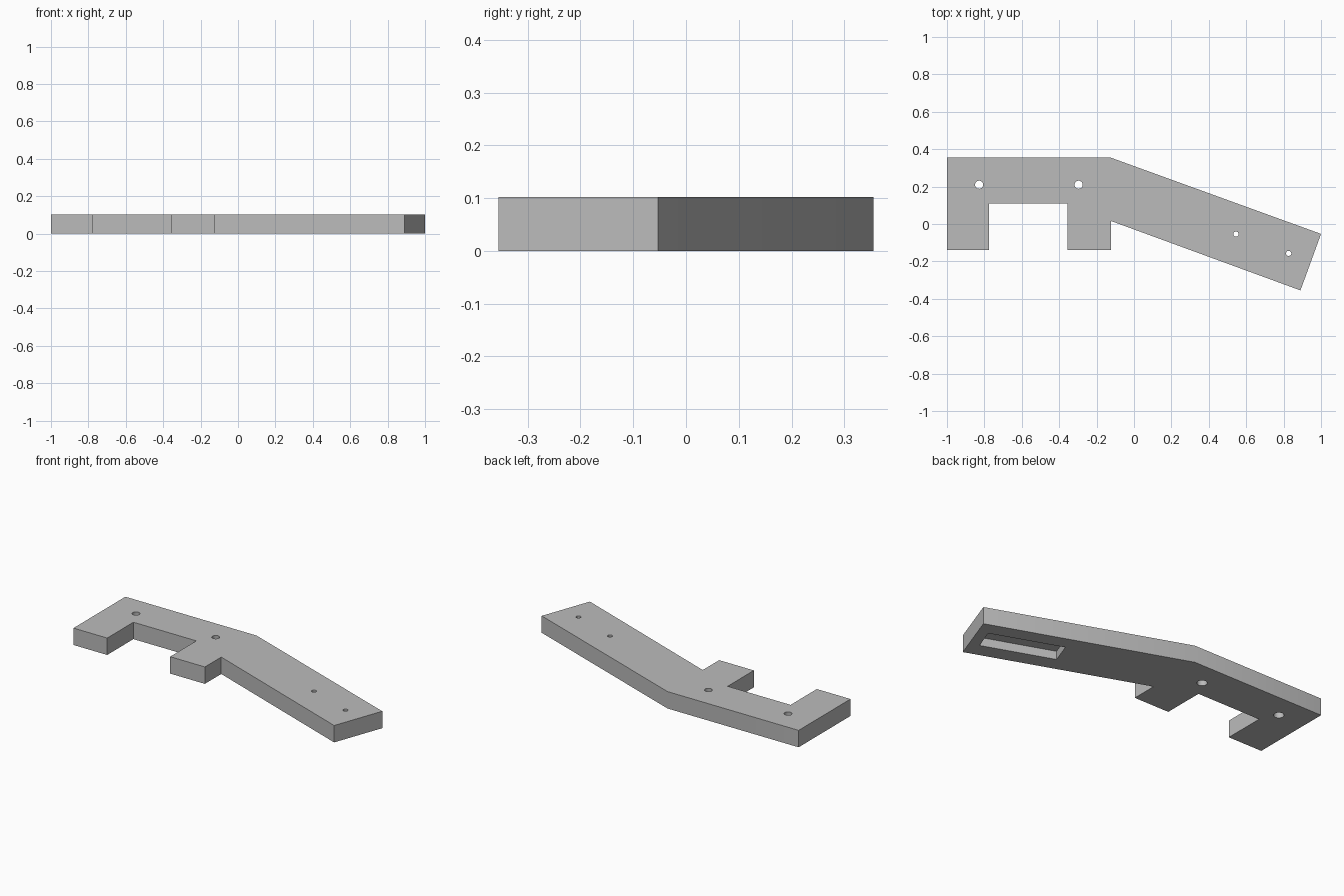
import bpy, bmesh
from math import radians
from mathutils import Matrix

THICK = 0.102
ARM_ANGLE = radians(-20)

cube = bpy.data.objects.get("Cube")
if cube:
    bpy.data.objects.remove(cube, do_unlink=True)

grey = bpy.data.materials.new("plain_grey")
grey.use_nodes = True
GREY = (0.5, 0.5, 0.5, 1)
grey.diffuse_color = GREY
grey.node_tree.nodes["Principled BSDF"].inputs["Base Color"].default_value = GREY


def add_object(name, bm):
    bmesh.ops.recalc_face_normals(bm, faces=bm.faces)
    mesh = bpy.data.meshes.new(name)
    bm.to_mesh(mesh)
    bm.free()
    mesh.materials.append(grey)
    obj = bpy.data.objects.new(name, mesh)
    bpy.context.collection.objects.link(obj)
    return obj


def hole_cutter(name, x, y, bottom_radius, top_radius):
    bm = bmesh.new()
    bmesh.ops.create_cone(bm, cap_ends=True, segments=32, radius1=bottom_radius,
                          radius2=top_radius, depth=THICK + 0.02,
                          matrix=Matrix.Translation((x, y, THICK / 2)))
    return add_object(name, bm)


# Bracket plate: two legs, a bridge and an angled arm
outline = [(-1, 0.355), (-1, -0.14), (-0.775, -0.14), (-0.775, 0.11),
           (-0.355, 0.11), (-0.355, -0.14), (-0.123, -0.14), (-0.123, 0.016),
           (0.89, -0.355), (1, -0.053), (-0.125, 0.355)]
bm = bmesh.new()
face = bm.faces.new([bm.verts.new((x, y, 0)) for x, y in outline])
extruded = bmesh.ops.extrude_face_region(bm, geom=[face])["geom"]
top = [v for v in extruded if isinstance(v, bmesh.types.BMVert)]
bmesh.ops.translate(bm, verts=top, vec=(0, 0, THICK))
plate = add_object("bracket_plate", bm)

# Slot in the underside of the arm
POCKET_DEPTH = 0.05
bm = bmesh.new()
bmesh.ops.create_cube(bm, size=1, matrix=Matrix.Translation((0.686, -0.105, 0))
                      @ Matrix.Rotation(ARM_ANGLE, 4, "Z")
                      @ Matrix.Diagonal((0.436, 0.137, 2 * POCKET_DEPTH, 1)))
cutters = [add_object("slot_cutter", bm)]

# Mounting holes in the bridge, wider below, and small holes in the arm
for x in (-0.828, -0.296):
    cutters.append(hole_cutter("mounting_hole_cutter", x, 0.21, 0.029, 0.021))
for x, y in ((0.545, -0.054), (0.827, -0.157)):
    cutters.append(hole_cutter("arm_hole_cutter", x, y, 0.014, 0.014))

# Cut everything and remove the cutters
bpy.context.view_layer.objects.active = plate
for cutter in cutters:
    cutter.hide_render = True
    mod = plate.modifiers.new("cut", "BOOLEAN")
    mod.operation = "DIFFERENCE"
    mod.solver = "EXACT"
    mod.object = cutter
    bpy.ops.object.modifier_apply(modifier=mod.name)
    bpy.data.objects.remove(cutter, do_unlink=True)

bpy.ops.object.select_all(action="DESELECT")
plate.select_set(True)
bpy.ops.object.shade_smooth_by_angle(angle=radians(30))
